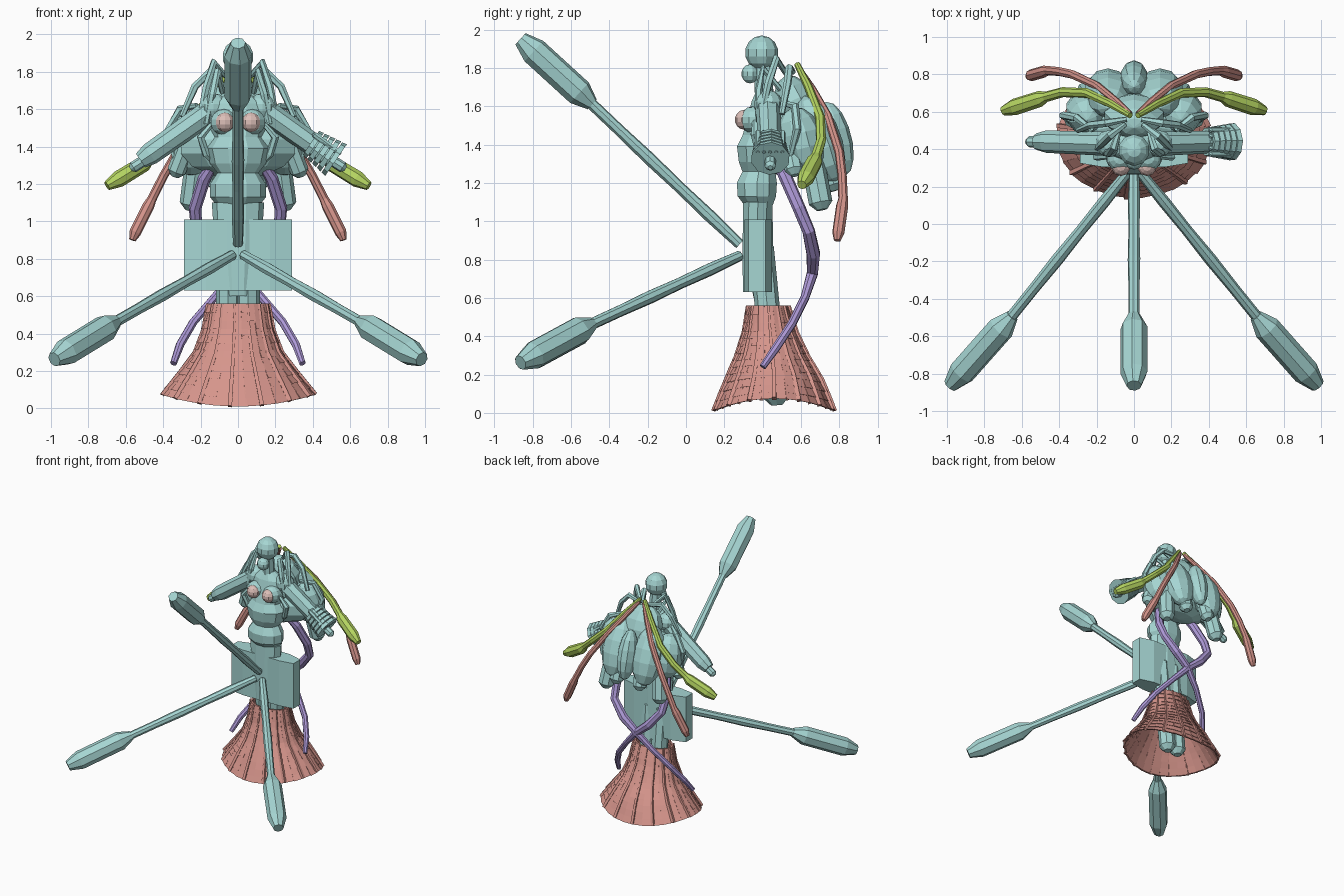
import bpy
import bmesh
import math
import random
from mathutils import Vector, Matrix

random.seed(4)
cube = bpy.data.objects.get("Cube")
if cube:
    bpy.data.objects.remove(cube, do_unlink=True)


def material(name, red, green, blue):
    mat = bpy.data.materials.new(name)
    mat.use_nodes = True
    colour = (red, green, blue, 1)
    mat.diffuse_color = colour
    mat.node_tree.nodes["Principled BSDF"].inputs["Base Color"].default_value = colour
    return mat


teal = material("pale teal", .38, .67, .65)
pink = material("dusty pink", .67, .30, .26)
purple = material("soft purple", .42, .32, .68)
lime = material("lime green", .46, .66, .12)
blush = material("pale blush", .72, .52, .48)


def finish(name, bm, mat):
    bmesh.ops.recalc_face_normals(bm, faces=bm.faces)
    mesh = bpy.data.meshes.new(name)
    bm.to_mesh(mesh)
    bm.free()
    mesh.materials.append(mat)
    obj = bpy.data.objects.new(name, mesh)
    bpy.context.collection.objects.link(obj)
    return obj


def skin(bm, rings):
    """Bridge a list of vertex rings and cap both ends."""
    for low, high in zip(rings, rings[1:]):
        count = len(low)
        for i in range(count):
            j = (i + 1) % count
            bm.faces.new((low[i], low[j], high[j], high[i]))
    bm.faces.new(rings[0][::-1])
    bm.faces.new(rings[-1])


def tube(name, points, radii, mat=teal, sides=8):
    """Faceted tube through points with a radius at each one."""
    bm = bmesh.new()
    points = [Vector(p) for p in points]
    side = None
    rings = []
    for k, point in enumerate(points):
        along = (points[min(k + 1, len(points) - 1)] - points[max(k - 1, 0)]).normalized()
        if side is None:
            side = along.orthogonal()
        side = (side - along * side.dot(along)).normalized()
        other = along.cross(side)
        ring = []
        for i in range(sides):
            a = math.tau * i / sides
            offset = side * math.cos(a) + other * math.sin(a)
            ring.append(bm.verts.new(point + offset * radii[k]))
        rings.append(ring)
    skin(bm, rings)
    return finish(name, bm, mat)


def capsule(name, start, end, radius, mat=teal, sides=8):
    a, b = Vector(start), Vector(end)
    step = (b - a).normalized() * radius * .6
    return tube(name, (a, a + step, b - step, b),
                (radius * .45, radius, radius, radius * .45), mat, sides)


def ball(name, centre, size, mat=teal, tilt=0):
    bm = bmesh.new()
    bmesh.ops.create_uvsphere(bm, u_segments=10, v_segments=7, radius=1)
    bm.transform(Matrix.Translation(centre) @ Matrix.Rotation(tilt, 4, 'X')
                 @ Matrix.Diagonal((*size, 1)))
    return finish(name, bm, mat)


def flip(points, s):
    return [(x * s, y, z) for x, y, z in points]


def loft(name, sections, mat=teal, sides=10):
    """Upright body from sections of height, depth centre and two radii."""
    bm = bmesh.new()
    rings = []
    for z, y, rx, ry in sections:
        rings.append([bm.verts.new((rx * math.cos(math.tau * i / sides),
                                    y + ry * math.sin(math.tau * i / sides), z))
                      for i in range(sides)])
    skin(bm, rings)
    return finish(name, bm, mat)


# Torso, neck and head
loft("torso", [(.6, .41, .11, .06), (.8, .385, .13, .075), (1.08, .38, .11, .075),
               (1.13, .37, .15, .105), (1.2, .37, .15, .11), (1.26, .38, .11, .09),
               (1.31, .39, .15, .12), (1.39, .39, .17, .13), (1.45, .4, .13, .11),
               (1.52, .42, .16, .11), (1.63, .42, .14, .08), (1.69, .41, .05, .04)])
tube("neck", [(0, .41, 1.62), (0, .4, 1.85)], (.05, .045))
ball("head", (0, .395, 1.88), (.087, .087, .09))
ball("jaw", (0, .335, 1.77), (.05, .046, .05))

# Broad hip plate with bevelled corners
bm = bmesh.new()
outline = [(.29, .325), (.29, .415), (.17, .45), (-.17, .45),
           (-.29, .415), (-.29, .325), (-.17, .305), (.17, .305)]
skin(bm, [[bm.verts.new((x, y, z)) for x, y in outline] for z in (.63, 1.01)])
finish("hip_plate", bm, teal)
loft("hip_front", [(.63, .37, .1, .075), (.8, .37, .12, .08), (1.1, .375, .14, .08)])

# Three long clubs reaching forward
clubs = {"upper": [(0, .28, .88), (0, -.5, 1.62), (0, -.85, 1.94)],
         "left": [(.03, .28, .82), (.66, -.5, .46), (.97, -.85, .27)],
         "right": [(-.03, .28, .82), (-.66, -.5, .46), (-.97, -.85, .27)]}
for label, (root, neck, tip) in clubs.items():
    root, neck, tip = Vector(root), Vector(neck), Vector(tip)
    shaft = [root.lerp(neck, t / 5) for t in range(6)]
    tube(label + "_club_shaft", shaft, (.027, .033, .03, .034, .03, .03))
    head = [neck.lerp(tip, t) for t in (-.03, .16, .84, 1.04)]
    tube(label + "_club_head", head, (.035, .073, .073, .04))

# Sweeping tendrils, limbs and lobes on both sides
for s, label in ((1, "left"), (-1, "right")):
    capsule(label + "_leg", (.055 * s, .39, .9), (.05 * s, .475, .04), .065)
    ball(label + "_breast", (.075 * s, .35, 1.53), (.075, .07, .07))
    ball(label + "_breast_tip", (.07 * s, .305, 1.53), (.052, .05, .052), blush)

    tube(label + "_lime_tendril",
         flip([(.02, .58, 1.82), (.12, .64, 1.7), (.25, .7, 1.54), (.38, .705, 1.42),
               (.47, .68, 1.34), (.5, .67, 1.31), (.64, .625, 1.225), (.7, .605, 1.19)], s),
         (.016, .022, .026, .027, .028, .043, .045, .025), lime)
    tube(label + "_pink_tendril",
         flip([(.02, .59, 1.8), (.1, .66, 1.69), (.2, .74, 1.55), (.33, .8, 1.36),
               (.4, .815, 1.24), (.46, .82, 1.12), (.48, .815, 1.08), (.55, .795, .94),
               (.565, .79, .9)], s),
         (.014, .02, .022, .024, .024, .025, .032, .032, .018), pink)
    tube(label + "_purple_tendril",
         flip([(.11, .46, 1.34), (.18, .52, 1.23), (.23, .59, 1.07), (.22, .64, .95),
               (.12, .665, .83), (0, .66, .73), (-.12, .62, .6), (-.24, .55, .46),
               (-.31, .47, .34), (-.345, .4, .24)], s),
         (.022, .035, .034, .033, .036, .03, .023, .023, .023, .018), purple)

    # Arm with a narrow wrist
    tube(label + "_arm", flip([(.08, .43, 1.63), (.16, .43, 1.58), (.47, .44, 1.36),
                               (.52, .44, 1.325)], s), (.05, .065, .06, .045))
    capsule(label + "_wrist", (.48 * s, .44, 1.34), (.575 * s, .44, 1.28), .03)
    ball(label + "_shoulder", (.13 * s, .43, 1.61), (.08, .075, .075))

    # Back lobes hanging like petals
    ball(label + "_rear_lobe", (.14 * s, .7, 1.43), (.13, .11, .24), teal, .35)
    ball(label + "_side_lobe", (.25 * s, .6, 1.42), (.12, .12, .18), teal, .25)
    capsule(label + "_hanging_lobe", (.2 * s, .63, 1.48), (.255 * s, .71, 1.06), .062)
    capsule(label + "_inner_lobe", (.09 * s, .68, 1.5), (.11 * s, .78, 1.16), .055)
    capsule(label + "_outer_lobe", (.24 * s, .52, 1.5), (.34 * s, .57, 1.24), .05)

    # Thin strands beside the head and arm
    strands = [[(.05, .53, 1.76), (.13, .47, 1.85), (.17, .43, 1.72), (.2, .4, 1.58)],
               [(.04, .56, 1.78), (.15, .54, 1.8), (.23, .53, 1.72), (.3, .5, 1.56)],
               [(.08, .5, 1.68), (.11, .4, 1.8), (.14, .38, 1.68), (.17, .38, 1.52)],
               [(.22, .5, 1.62), (.31, .57, 1.6), (.38, .58, 1.48), (.33, .54, 1.32)],
               [(.14, .36, 1.52), (.2, .36, 1.45), (.17, .38, 1.36), (.11, .42, 1.3)],
               [(.2, .48, 1.5), (.22, .52, 1.4), (.18, .53, 1.31), (.12, .48, 1.28)]]
    for k, path in enumerate(strands):
        tube(f"{label}_strand_{k}", flip(path, s), (.014, .022, .021, .015), teal, 6)

# Broad back shell and central lobes
ball("back_shell", (0, .54, 1.4), (.33, .19, .17))
ball("upper_back", (0, .58, 1.6), (.17, .11, .17), teal, .4)
ball("central_back_lobe", (0, .78, 1.43), (.075, .085, .2), teal, .25)

# Ringed gauntlet on the left arm
axis = Vector((.16, 0, -.11)).normalized()
for k in range(5):
    centre = Vector((.39, .44, 1.42)) + axis * .034 * k
    radius = .077 + .005 * k
    tube(f"gauntlet_band_{k}", (centre, centre + axis * .027), (radius, radius + .006), teal, 10)
for k in range(5):
    y = .375 + .032 * k
    capsule(f"gauntlet_finger_{k}", (.4, y, 1.47), (.55, y, 1.36), .016, teal, 6)

# Bell skirt woven from overlapping slats; its rim dips at front and back
profile = [(.56, .165, .108, .43), (.42, .19, .14, .44), (.3, .235, .19, .45),
           (.2, .31, .25, .46), (.075, .41, .315, .46)]


def skirt_point(t, angle, swell):
    f = min(t, .9999) * (len(profile) - 1)
    k = int(f)
    z, rx, ry, y = Vector(profile[k]).lerp(Vector(profile[k + 1]), f - k)
    dip = .065 * t ** 3 * math.sin(angle) ** 2
    return Vector(((rx + swell) * math.cos(angle),
                   y + (ry + swell) * math.sin(angle), z - dip))


rows, columns = 13, 30
bm = bmesh.new()
for r in range(rows):
    for c in range(columns):
        lift = random.uniform(.002, .008)
        a = math.tau * (c - .04) / columns
        b = math.tau * (c + 1.04) / columns
        top, bottom = r / rows, min(1, (r + 1.12) / rows)
        corners = ((top, a, 0), (top, b, 0), (bottom, b, lift), (bottom, a, lift + .003))
        outer = [bm.verts.new(skirt_point(t, g, h)) for t, g, h in corners]
        inner = [bm.verts.new(skirt_point(t, g, h - .014)) for t, g, h in corners]
        skin(bm, [inner, outer])
finish("woven_skirt", bm, pink)

# Raised vertical ribs on the skirt
for c in range(15):
    angle = math.tau * c / 15
    spine = [skirt_point(t / 8, angle, .004) for t in range(9)]
    tube(f"skirt_rib_{c}", spine, [.008 + .001 * k for k in range(9)], pink, 4)
